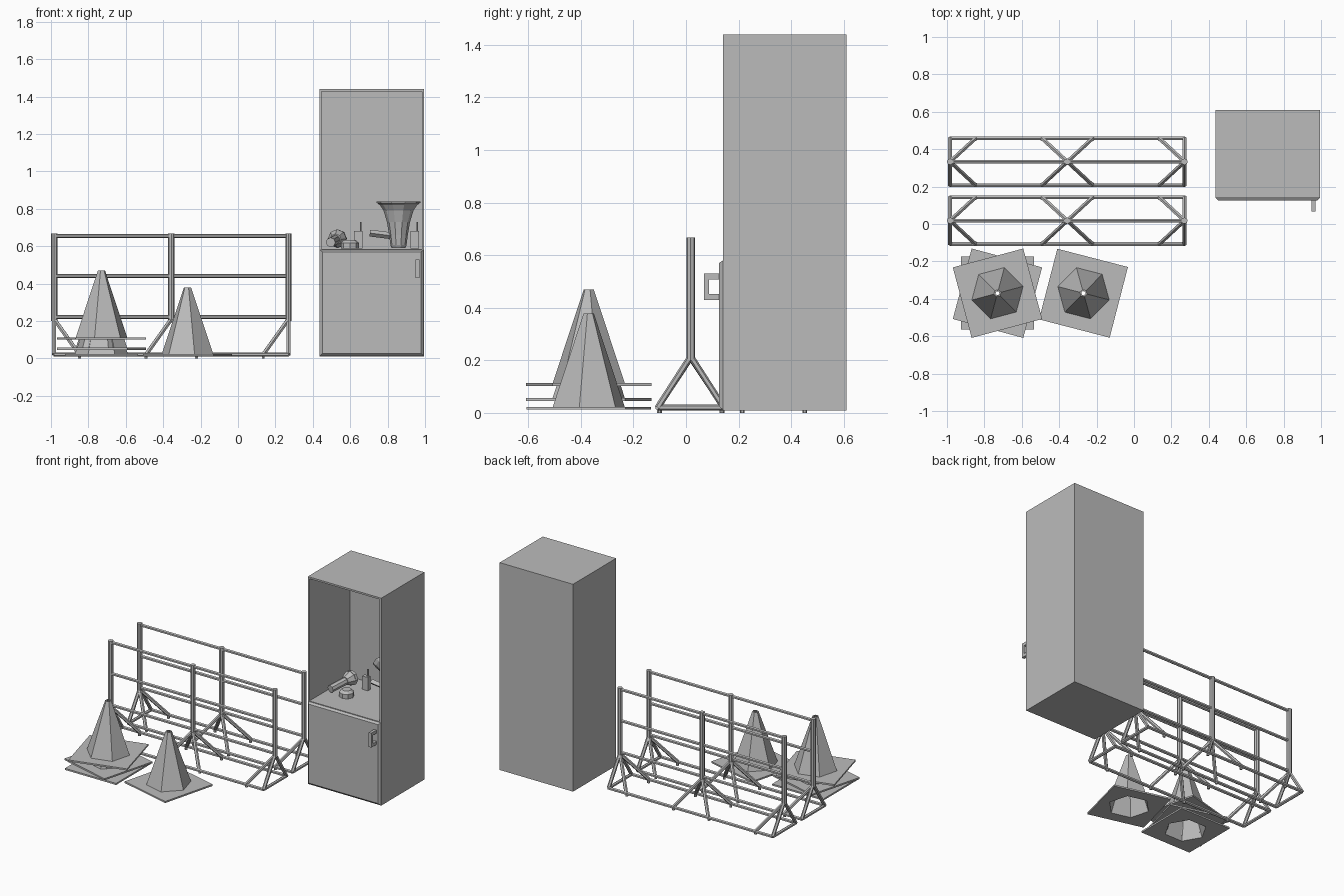
import bpy, bmesh, math
from mathutils import Vector, Matrix

old = bpy.data.objects.get("Cube")
if old:
    bpy.data.objects.remove(old, do_unlink=True)

grey = bpy.data.materials.new("plain_grey")
grey.use_nodes = True
colour = (0.5, 0.5, 0.5, 1)
grey.diffuse_color = colour
grey.node_tree.nodes["Principled BSDF"].inputs["Base Color"].default_value = colour


def finish(bm, name):
    mesh = bpy.data.meshes.new(name)
    bmesh.ops.recalc_face_normals(bm, faces=bm.faces)
    bm.to_mesh(mesh)
    bm.free()
    mesh.materials.append(grey)
    obj = bpy.data.objects.new(name, mesh)
    bpy.context.collection.objects.link(obj)
    return obj


def add_box(bm, lo, hi):
    lo, hi = Vector(lo), Vector(hi)
    mat = Matrix.Translation((lo + hi) / 2) @ Matrix.Diagonal((*(hi - lo), 1))
    return bmesh.ops.create_cube(bm, size=1, matrix=mat)["verts"]


def add_tube(bm, a, b, r1, r2=None, sides=6):
    a, b = Vector(a), Vector(b)
    d = b - a
    mat = Matrix.Translation((a + b) / 2) @ d.to_track_quat('Z', 'Y').to_matrix().to_4x4()
    bmesh.ops.create_cone(bm, cap_ends=True, segments=sides, radius1=r1,
                          radius2=r1 if r2 is None else r2, depth=d.length, matrix=mat)


# Cabinet body with a deep open niche above the door
def cabinet():
    bm = bmesh.new()
    add_box(bm, (0.435, 0.14, 0.01), (0.995, 0.61, 1.44))
    bmesh.ops.bisect_plane(bm, geom=bm.verts[:] + bm.edges[:] + bm.faces[:],
                           plane_co=(0, 0, 0.573), plane_no=(0, 0, 1))
    bmesh.ops.recalc_face_normals(bm, faces=bm.faces)
    front = [f for f in bm.faces if f.normal.y < -0.9 and f.calc_center_median().z > 0.6]
    bmesh.ops.inset_region(bm, faces=front, thickness=0.017)
    out = bmesh.ops.extrude_face_region(bm, geom=front)
    bmesh.ops.delete(bm, geom=front, context='FACES_ONLY')
    moved = [v for v in out["geom"] if isinstance(v, bmesh.types.BMVert)]
    bmesh.ops.translate(bm, verts=moved, vec=(0, 0.44, 0))
    finish(bm, "cabinet_body")

    # Door with chamfered front edge
    bm = bmesh.new()
    for v in add_box(bm, (0.437, 0.125, 0.012), (0.993, 0.14, 0.58)):
        if v.co.y < 0.13:
            v.co.x += 0.014 if v.co.x < 0.7 else -0.014
            v.co.z += 0.014 if v.co.z < 0.3 else -0.01
    finish(bm, "cabinet_door")

    # Square loop handle
    bm = bmesh.new()
    add_box(bm, (0.95, 0.068, 0.43), (0.97, 0.088, 0.53))
    for z in (0.43, 0.508):
        add_box(bm, (0.95, 0.088, z), (0.97, 0.126, z + 0.022))
    finish(bm, "door_handle")


# Folding barrier: three posts, three rails and a braced floor frame
def barrier(name, yc):
    bm = bmesh.new()
    ends = (-0.983, 0.27)
    mid = sum(ends) / 2
    half, brace, floor = 0.125, 0.135, 0.021
    for x in (*ends, mid):
        add_tube(bm, (x, yc, 0.2), (x, yc, 0.667), 0.017, sides=8)
    for z in (0.655, 0.44, 0.222):
        add_tube(bm, (ends[0], yc, z), (ends[1], yc, z), 0.011)
    for side in (-1, 1):
        y = yc + side * half
        add_tube(bm, (ends[0], y, floor), (ends[1], y, floor), 0.011)
        for x in ends:
            add_tube(bm, (x, y, floor), (x, yc, 0.215), 0.012)
        for x, dirs in ((ends[0], (1,)), (mid, (-1, 1)), (ends[1], (-1,))):
            for d in dirs:
                foot = x + d * brace
                add_tube(bm, (foot, y, floor), (x, yc, 0.21), 0.012)
                add_tube(bm, (foot, y - side * 0.006, 0), (foot, y - side * 0.006, 0.015), 0.009)
    for x in ends:
        add_tube(bm, (x, yc - half, floor), (x, yc + half, floor), 0.011)
    finish(bm, name)


# Hollow six-sided cone on a square plate with a hole beneath
def traffic_cone(name, x, y, z, turn):
    bm = bmesh.new()

    def ring(r, h):
        return [bm.verts.new((r * math.cos(i * math.tau / 6), r * math.sin(i * math.tau / 6), h))
                for i in range(6)]

    def square(h):
        s = 0.195
        return [bm.verts.new((a * s, b * s, h)) for a, b in ((1, 1), (-1, 1), (-1, -1), (1, -1))]

    def bridge(a, b):
        n = len(a)
        for i in range(n):
            bm.faces.new((a[i], a[(i + 1) % n], b[(i + 1) % n], b[i]))

    def plate(sq, hexa):
        edges = []
        for loop in (sq, hexa):
            for i, v in enumerate(loop):
                w = loop[(i + 1) % len(loop)]
                edges.append(bm.edges.get((v, w)) or bm.edges.new((v, w)))
        bmesh.ops.triangle_fill(bm, edges=edges, use_beauty=True)

    out_low, out_top = ring(0.142, 0.011), ring(0.02, 0.367)
    in_low, in_top = ring(0.134, 0), ring(0.012, 0.367)
    sq_low, sq_top = square(0), square(0.011)
    bridge(out_low, out_top)
    bridge(out_top, in_top)
    bridge(in_top, in_low)
    bridge(sq_low, sq_top)
    plate(sq_top, out_low)
    plate(sq_low, in_low)
    obj = finish(bm, name)
    obj.location = (x, y, z)
    obj.rotation_euler.z = math.radians(turn)


# Megaphone standing mouth up, with a side grip
def megaphone():
    bm = bmesh.new()
    cx, cy, sides = 0.858, 0.45, 10
    profile = ((0.59, 0.036), (0.605, 0.043), (0.66, 0.05), (0.73, 0.062),
               (0.79, 0.08), (0.82, 0.1), (0.832, 0.117), (0.84, 0.117),
               (0.825, 0.098), (0.79, 0.074), (0.7, 0.05))
    rings = []
    for z, r in profile:
        rings.append([bm.verts.new((cx + r * math.cos(i * math.tau / sides),
                                    cy + r * math.sin(i * math.tau / sides), z))
                      for i in range(sides)])
    for a, b in zip(rings, rings[1:]):
        for i in range(sides):
            j = (i + 1) % sides
            bm.faces.new((a[i], a[j], b[j], b[i]))
    bm.faces.new(rings[0])
    bm.faces.new(rings[-1])
    finish(bm, "megaphone")
    bm = bmesh.new()
    add_tube(bm, (0.705, cy, 0.67), (0.825, cy, 0.655), 0.018, sides=4)
    finish(bm, "megaphone_grip")


# Two-way radio with stub aerial
def radio(name, x, y):
    bm = bmesh.new()
    add_box(bm, (x - 0.022, y - 0.014, 0.588), (x + 0.022, y + 0.014, 0.68))
    add_tube(bm, (x + 0.013, y, 0.675), (x + 0.013, y, 0.73), 0.005)
    finish(bm, name)


# Torches: one lying down, one set on its head
def torches():
    bm = bmesh.new()
    add_tube(bm, (0.495, 0.3, 0.62), (0.524, 0.44, 0.636), 0.026, sides=8)
    add_tube(bm, (0.522, 0.42, 0.636), (0.53, 0.465, 0.64), 0.03, 0.05, sides=8)
    add_tube(bm, (0.53, 0.465, 0.64), (0.533, 0.485, 0.64), 0.05, sides=8)
    finish(bm, "lying_torch")
    bm = bmesh.new()
    add_tube(bm, (0.598, 0.33, 0.588), (0.598, 0.33, 0.618), 0.048, sides=8)
    add_tube(bm, (0.598, 0.33, 0.618), (0.598, 0.33, 0.634), 0.048, 0.03, sides=8)
    finish(bm, "torch_head")


cabinet()
barrier("front_barrier", 0.018)
barrier("rear_barrier", 0.333)
traffic_cone("single_cone", -0.27, -0.37, 0.012, -14.5)
for label, z, turn in (("bottom", 0.012, 0), ("middle", 0.046, -15), ("top", 0.102, 15)):
    traffic_cone("stack_cone_" + label, -0.73, -0.37, z, turn)
megaphone()
radio("left_radio", 0.945, 0.3)
radio("right_radio", 0.643, 0.48)
torches()
